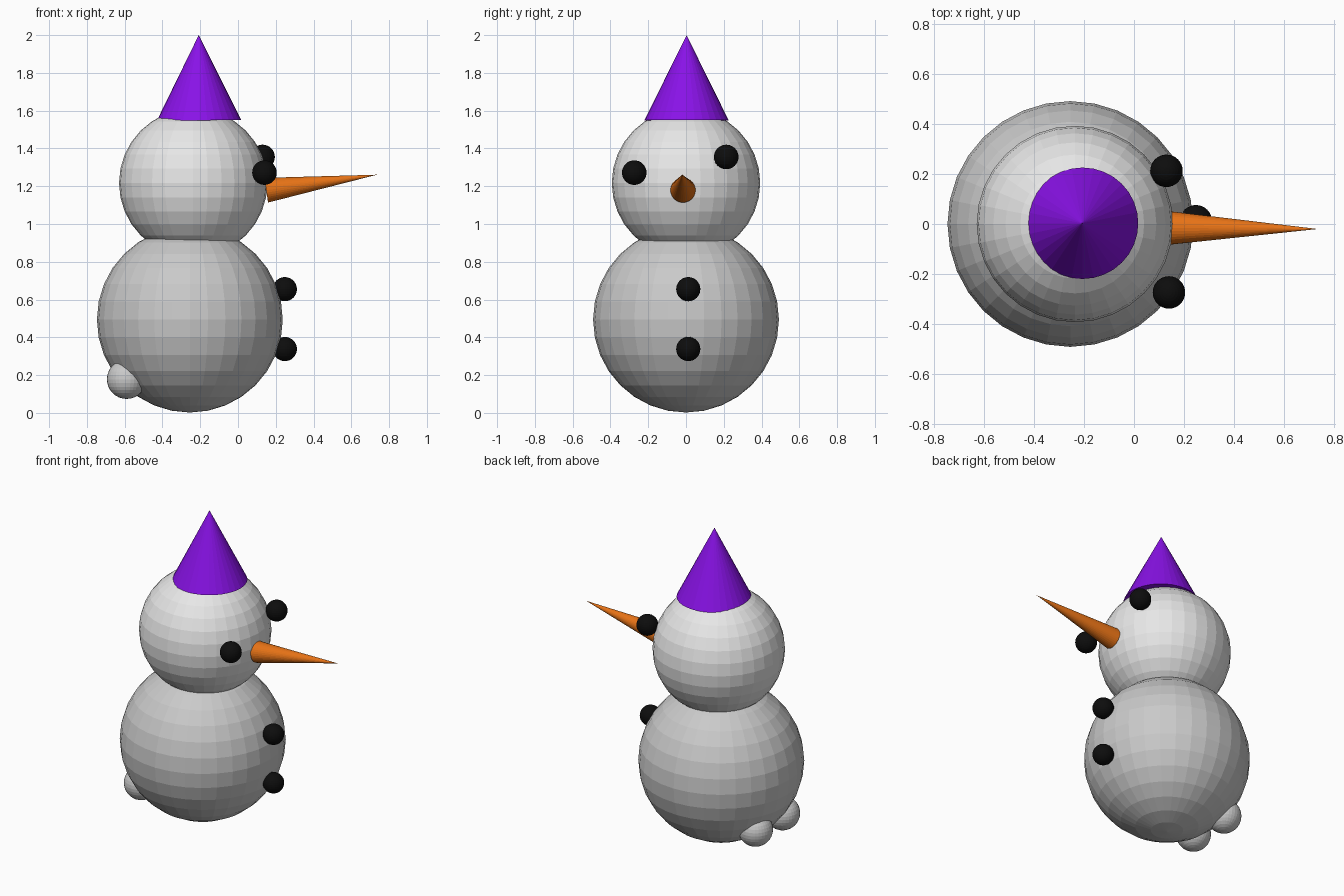
import bpy
from mathutils import Vector

cube = bpy.data.objects.get("Cube")
if cube:
    bpy.data.objects.remove(cube, do_unlink=True)


def material(name, rgb):
    mat = bpy.data.materials.new(name)
    mat.use_nodes = True
    mat.diffuse_color = (*rgb, 1)
    bsdf = next(n for n in mat.node_tree.nodes if n.type == 'BSDF_PRINCIPLED')
    bsdf.inputs["Base Color"].default_value = (*rgb, 1)
    return mat


head_snow = material("light snow", (0.8, 0.8, 0.8))
body_snow = material("grey snow", (0.59, 0.59, 0.59))
coal = material("coal black", (0.004, 0.004, 0.004))
purple = material("hat purple", (0.25, 0.006, 0.8))
orange = material("carrot orange", (0.8, 0.17, 0.008))


def finish(name, mat):
    obj = bpy.context.object
    obj.name = name
    obj.data.name = name
    obj.data.materials.append(mat)
    return obj


def ball(name, centre, radius, mat):
    bpy.ops.mesh.primitive_uv_sphere_add(segments=32, ring_count=16,
                                         radius=radius, location=centre)
    return finish(name, mat)


def spike(name, base, tip, radius, mat):
    """Closed cone running from the centre of its base to its tip."""
    base, tip = Vector(base), Vector(tip)
    axis = tip - base
    bpy.ops.mesh.primitive_cone_add(vertices=32, radius1=radius, radius2=0,
                                    depth=axis.length, location=(base + tip) / 2)
    obj = finish(name, mat)
    obj.rotation_euler = axis.to_track_quat('Z', 'Y').to_euler()
    return obj


# Stacked snowballs, facing +x
ball("body", (-0.255, 0, 0.494), 0.492, body_snow)
ball("head", (-0.237, 0, 1.217), 0.393, head_snow)

# Small lumps low on the back
for side, y in (("left", 0.125), ("right", -0.155)):
    ball("back_lump_" + side, (-0.59, y, 0.178), 0.104, body_snow)

# Uneven coal eyes
ball("eye_left", (0.13, 0.213, 1.355), 0.065, coal)
ball("eye_right", (0.14, -0.274, 1.272), 0.065, coal)

# Buttons down the chest
for label, z in (("upper", 0.655), ("lower", 0.338)):
    ball("button_" + label, (0.248, 0.012, z), 0.064, coal)

# Pointed hat and carrot nose
spike("hat", (-0.206, 0.003, 1.549), (-0.208, 0.003, 2), 0.223, purple)
spike("nose", (0.15, -0.016, 1.179), (0.736, -0.02, 1.261), 0.066, orange)
